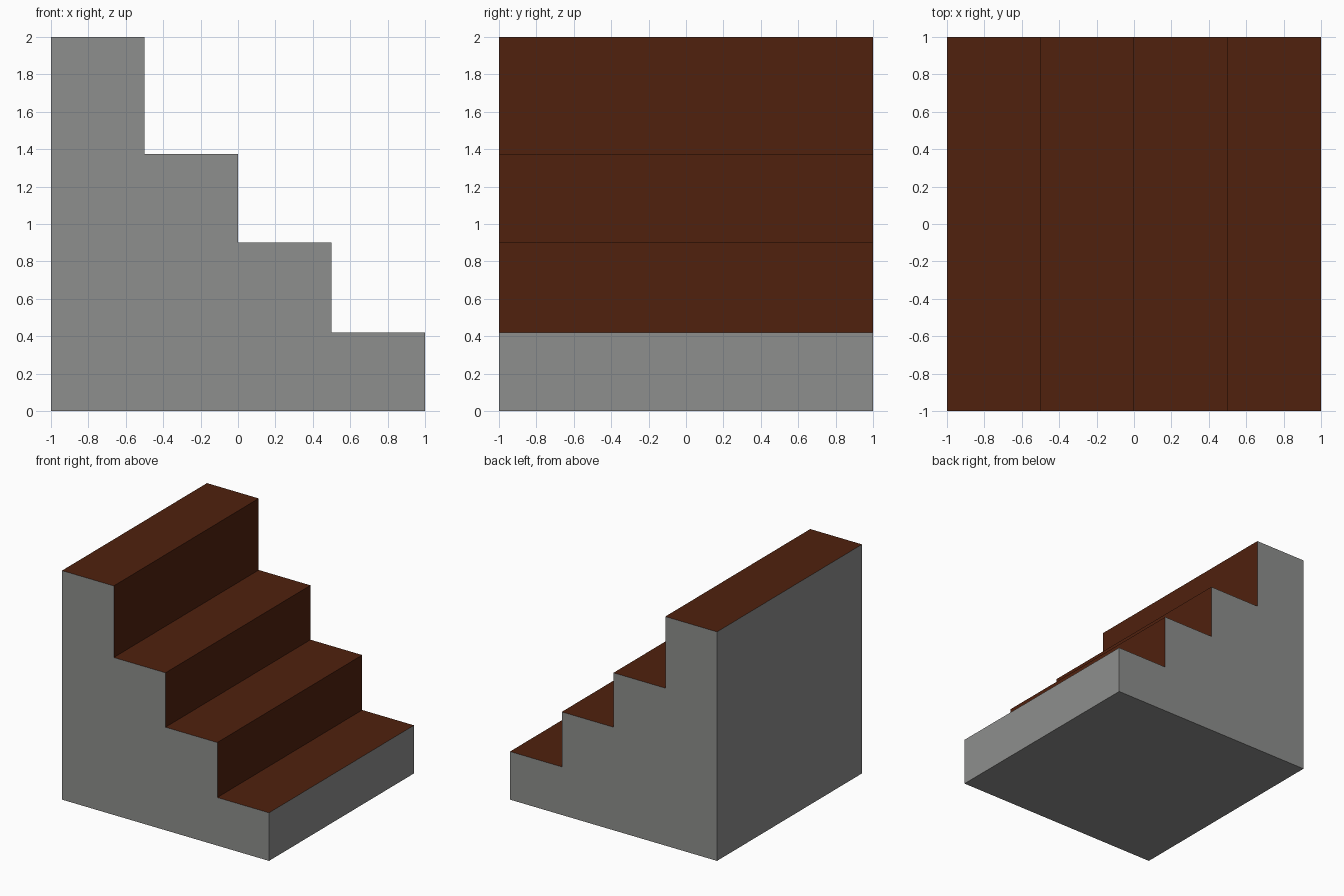
import bpy, bmesh

if "Cube" in bpy.data.objects:
    bpy.data.objects.remove(bpy.data.objects["Cube"])

def material(name, rgb):
    m = bpy.data.materials.new(name)
    m.diffuse_color = (*rgb, 1.0)
    m.use_nodes = True
    m.node_tree.nodes["Principled BSDF"].inputs["Base Color"].default_value = m.diffuse_color
    return m

stone = material("grey stone", (0.270, 0.273, 0.266))
carpet = material("dark brown carpet", (0.079, 0.0148, 0.0042))

# Side profile of the staircase: tread heights from tall (left) to low (right)
heights = [2.0, 1.375, 0.9, 0.42]
run = 0.5
profile = [(1.0, 0.0), (-1.0, 0.0)]
for i, h in enumerate(heights):
    x = -1.0 + i * run
    profile += [(x, h), (x + run, h)]

# Extrude the profile through the depth
bm = bmesh.new()
face = bm.faces.new([bm.verts.new((x, -1.0, z)) for x, z in profile])
ext = bmesh.ops.extrude_face_region(bm, geom=[face])
bmesh.ops.translate(bm, vec=(0, 2.0, 0),
                    verts=[g for g in ext["geom"] if isinstance(g, bmesh.types.BMVert)])
bmesh.ops.recalc_face_normals(bm, faces=bm.faces)

# Carpet on treads and on every riser above the first tread
for f in bm.faces:
    is_tread = f.normal.z > 0.5
    is_riser = f.normal.x > 0.5 and f.calc_center_median().z > heights[-1]
    f.material_index = 1 if is_tread or is_riser else 0

mesh = bpy.data.meshes.new("staircase")
bm.to_mesh(mesh)
bm.free()
mesh.materials.append(stone)
mesh.materials.append(carpet)
bpy.context.collection.objects.link(bpy.data.objects.new("staircase", mesh))
